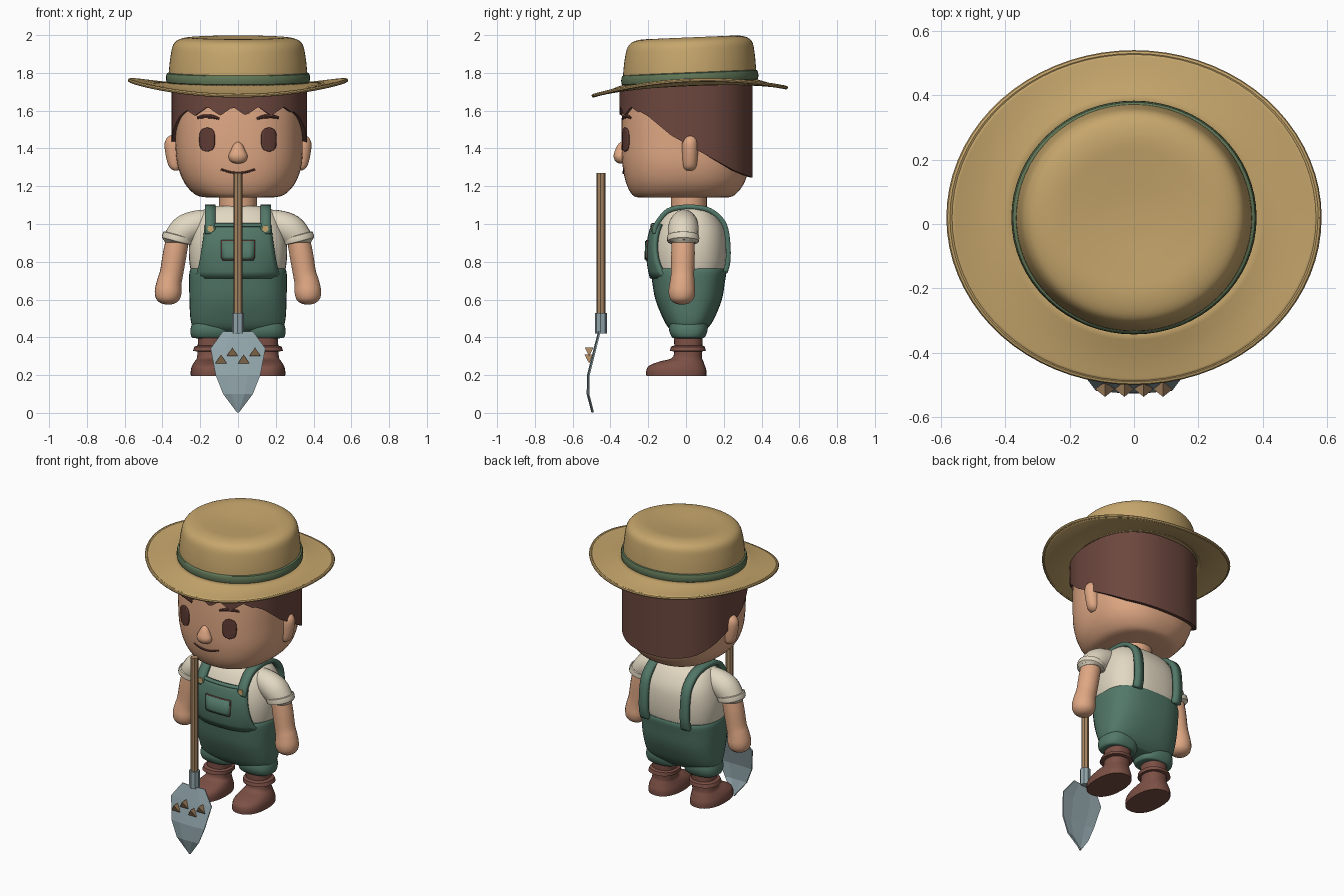
import bpy, math
from mathutils import Vector
from mathutils.bvhtree import BVHTree

if "Cube" in bpy.data.objects:
    bpy.data.objects.remove(bpy.data.objects["Cube"])


def material(name, r, g, b):
    m = bpy.data.materials.new(name)
    lin = [((c / 255 + 0.055) / 1.055) ** 2.4 for c in (r, g, b)]
    m.diffuse_color = (*lin, 1)
    m.use_nodes = True
    m.node_tree.nodes["Principled BSDF"].inputs["Base Color"].default_value = m.diffuse_color
    return m


STRAW = material("straw", 198, 166, 108)
BAND = material("hat_band_green", 96, 118, 86)
GREEN = material("overall_green", 82, 120, 104)
SKIN = material("skin", 224, 168, 132)
HAIR = material("hair_brown", 108, 71, 62)
DARK = material("dark_brown", 96, 60, 53)
BOOT = material("boot_brown", 124, 80, 69)
CREAM = material("cream", 226, 216, 194)
WOOD = material("wood", 168, 134, 98)
METAL = material("blue_grey_metal", 146, 166, 172)


def build(name, verts, faces, mat, smooth=40, thick=0, offset=0):
    me = bpy.data.meshes.new(name)
    me.from_pydata([tuple(v) for v in verts], [], faces)
    me.materials.append(mat)
    ob = bpy.data.objects.new(name, me)
    bpy.context.collection.objects.link(ob)
    bpy.ops.object.select_all(action='DESELECT')
    bpy.context.view_layer.objects.active = ob
    ob.select_set(True)
    bpy.ops.object.mode_set(mode='EDIT')
    bpy.ops.mesh.select_all(action='SELECT')
    bpy.ops.mesh.normals_make_consistent(inside=False)
    bpy.ops.object.mode_set(mode='OBJECT')
    if smooth:
        bpy.ops.object.shade_smooth_by_angle(angle=math.radians(smooth))
    if thick:
        mod = ob.modifiers.new("thickness", 'SOLIDIFY')
        mod.thickness, mod.offset = thick, offset
    return ob


def grid(name, rows, mat, closed=True, cap=True, **kw):
    """Skin equal-length rows of points."""
    n, verts = len(rows[0]), [p for r in rows for p in r]
    faces = [(i * n + j, i * n + (j + 1) % n, (i + 1) * n + (j + 1) % n, (i + 1) * n + j)
             for i in range(len(rows) - 1) for j in range(n if closed else n - 1)]
    if closed and cap:
        faces += [tuple(range(n)), tuple(range(len(verts) - n, len(verts)))]
    return build(name, verts, faces, mat, **kw)


def spline(keys, steps):
    """Catmull-Rom interpolation of tuples."""
    out = []
    for i in range(len(keys) - 1):
        a, b, c, d = (keys[max(0, min(len(keys) - 1, i + k))] for k in (-1, 0, 1, 2))
        for s in range(steps):
            t = s / steps
            out.append(tuple(0.5 * (2 * q + (r - p) * t + (2 * p - 5 * q + 4 * r - w) * t * t
                                    + (3 * q - p - 3 * r + w) * t ** 3)
                             for p, q, r, w in zip(a, b, c, d)))
    return out + [keys[-1]]


def oval(a, p):
    c, s = math.cos(a), math.sin(a)
    return math.copysign(abs(c) ** (2 / p), c), math.copysign(abs(s) ** (2 / p), s)


def loft(name, keys, mat, p=2, n=40, steps=4, tilt=0, **kw):
    """Stack ovals given as (z, centre x, radius x, front y, back y)."""
    rows = []
    for z, cx, rx, y0, y1 in spline(keys, steps):
        ring = [oval(2 * math.pi * j / n, p) for j in range(n)]
        row = [(cx + rx * u, (y0 + y1) / 2 + (y1 - y0) / 2 * v) for u, v in ring]
        rows.append([(x, y, z + y * tilt) for x, y in row])
    return grid(name, rows, mat, **kw)


def tube(name, keys, mat, n=20, steps=4, **kw):
    """Round tube through (x, y, z, radius) keys."""
    pts, rows, side = spline(keys, steps), [], Vector((.1, 1, .2))
    for i, (x, y, z, r) in enumerate(pts):
        d = (Vector(pts[min(i + 1, len(pts) - 1)][:3]) - Vector(pts[max(i - 1, 0)][:3])).normalized()
        side = (side - d * side.dot(d)).normalized()
        up = d.cross(side)
        rows.append([Vector((x, y, z)) + r * (side * math.cos(t) + up * math.sin(t))
                     for t in (2 * math.pi * j / n for j in range(n))])
    return grid(name, rows, mat, **kw)


def front_finder(ob):
    bpy.context.view_layer.update()
    tree = BVHTree.FromObject(ob, bpy.context.evaluated_depsgraph_get())

    def find(x, z):
        hit = tree.ray_cast(Vector((x, -2, z)), Vector((0, 1, 0)))[0]
        return hit.y if hit else -0.1
    return find


def plate(name, spans, find, lift, thick, mat, cols=10):
    """Plate following a surface; spans are (z, left x, right x)."""
    rows = [[(x, find(x, z) - lift, z) for x in (a + (b - a) * j / cols for j in range(cols + 1))]
            for z, a, b in spans]
    return grid(name, rows, mat, closed=False, thick=thick)


def lerp(x, table):
    for (x0, y0), (x1, y1) in zip(table, table[1:]):
        if x <= x1:
            return y0 + (y1 - y0) * max(0, (x - x0) / (x1 - x0))
    return table[-1][1]


# Head, neck and ears
head = loft("head", [(1.14, .01, .17, -.25, .22), (1.155, .01, .235, -.285, .26),
                     (1.22, .01, .295, -.318, .31), (1.32, .008, .33, -.337, .335),
                     (1.45, .005, .338, -.342, .338), (1.6, .005, .338, -.338, .338),
                     (1.72, .005, .33, -.325, .33)], SKIN, p=2.4, n=56)
face = front_finder(head)
loft("neck", [(1.04, 0, .1, -.08, .11), (1.16, 0, .1, -.08, .11)], SKIN)
for s in (-1, 1):
    loft("ear", [(1.283, s * .328, .012, .0, .035), (1.305, s * .334, .032, -.014, .055),
                 (1.37, s * .338, .046, -.02, .063), (1.43, s * .342, .046, -.02, .063),
                 (1.462, s * .34, .03, -.008, .052), (1.474, s * .335, .008, .01, .035)], SKIN, n=20)

# Face details
nose_y = face(0, 1.38)
loft("nose", [(1.32, 0, .012, nose_y - .012, nose_y + .02), (1.332, 0, .04, nose_y - .033, nose_y + .03),
              (1.36, 0, .05, nose_y - .043, nose_y + .03), (1.395, 0, .036, nose_y - .033, nose_y + .03),
              (1.42, 0, .024, nose_y - .02, nose_y + .03), (1.434, 0, .008, nose_y - .004, nose_y + .02)],
     SKIN, n=20)
for s in (-1, 1):
    spans = []
    for k in range(17):
        t = -1 + k / 8
        w = .039 * (1 - abs(t) ** 3.2) ** .5 + .001
        spans.append((1.447 + .064 * t, s * .163 - w, s * .163 + w))
    plate("eye", spans, face, .005, .009, DARK, 6)
    brow = [(s * x, face(s * x, z) - .002, z, r)
            for x, z, r in ((.1, 1.557, .006), (.135, 1.568, .01), (.18, 1.57, .01), (.215, 1.562, .006))]
    tube("eyebrow", brow, DARK, n=8)
smile = [(.09 * t, face(.09 * t, 1.27) - .002, 1.27 + .02 * t * t, .006) for t in (-1, -.5, 0, .5, 1)]
tube("mouth", smile, DARK, n=8)

# Hair: shell with a zigzag fringe and a rim sloping down to the nape
SLOPE = [(-.27, 1.61), (-.2, 1.57), (-.08, 1.47), (.07, 1.385), (.26, 1.28), (.352, 1.245)]
columns = []
for j in range(144):
    u, v = oval(2 * math.pi * j / 144, 2.38)
    x, y = .007 + .358 * u, .352 * v
    low = lerp(y, SLOPE)
    if y < -.25:
        low = 1.573 + .047 * abs(2 * ((x / .135 + .2) % 1) - 1)
    columns.append((x, y, low, 1.73 + .04 * y))
rows = [[(x, y, top + (low - top) * k / 5) for x, y, low, top in columns] for k in range(6)]
rows.append([(x * .93, y * .93, low + .004) for x, y, low, top in columns])
rows.insert(0, [(x * .5, y * .5, top + .01) for x, y, low, top in columns])
grid("hair", rows, HAIR, cap=False)

# Straw hat: saddle shaped brim, dented crown and band, tipped forward
TILT = .042
rows = []
for t in (0, .2, .4, .6, .8, .93, 1):
    row = []
    for j in range(72):
        a = 2 * math.pi * j / 72
        edge = 1.70 + .06 * math.cos(a) ** 2
        z = 1.745 - .012 * math.sin(math.pi * t) + (edge - 1.745) * t ** 1.6
        y = .02 + (.345 + .165 * t) * math.sin(a)
        row.append(((.36 + .213 * t) * math.cos(a), y, z + y * TILT))
    rows.append(row)
grid("hat_brim", rows, STRAW, cap=False, thick=.016)
tube("hat_brim_rim", [(*p, .01) for p in rows[-1] + rows[-1][:1]], STRAW, n=8, steps=1)
loft("hat_crown", [(1.735, 0, .368, -.335, .375), (1.82, 0, .365, -.332, .37), (1.9, 0, .355, -.322, .362),
                   (1.95, 0, .342, -.308, .35), (1.976, 0, .312, -.28, .32), (1.987, 0, .255, -.225, .265),
                   (1.982, 0, .18, -.15, .19), (1.974, 0, .08, -.05, .09), (1.972, 0, .005, .015, .025)],
     STRAW, n=64, tilt=TILT)
loft("hat_band", [(1.748, 0, .366, -.328, .368), (1.752, 0, .378, -.34, .38), (1.775, 0, .381, -.343, .383),
                  (1.797, 0, .376, -.338, .378), (1.802, 0, .36, -.325, .365)], BAND, n=64, steps=2, tilt=TILT)

# Shirt, sleeves, arms
torso = loft("shirt", [(.70, 0, .235, -.16, .19), (.78, 0, .255, -.178, .21), (.88, 0, .26, -.182, .216),
                       (.97, 0, .245, -.165, .205), (1.04, 0, .215, -.13, .17), (1.08, 0, .175, -.095, .135),
                       (1.096, 0, .12, -.07, .1)], CREAM, p=2.5)
for s in (-1, 1):
    tube("sleeve", [(s * .14, -.01, 1.025, .055), (s * .21, -.012, 1.0, .075), (s * .275, -.015, .97, .082),
                    (s * .315, -.015, .925, .077), (s * .322, -.015, .905, .074)], CREAM)
    tube("sleeve_cuff", [(s * .313, -.015, .942, .07), (s * .314, -.015, .938, .084),
                         (s * .322, -.015, .908, .084), (s * .323, -.015, .903, .064)], CREAM, steps=2)
    tube("arm", [(s * .318, -.015, .93, .06), (s * .335, -.016, .84, .063), (s * .352, -.018, .74, .062),
                 (s * .364, -.02, .69, .066), (s * .37, -.022, .64, .071), (s * .37, -.022, .602, .062),
                 (s * .37, -.022, .58, .037), (s * .37, -.022, .573, .006)], SKIN)

# Trousers
loft("trousers", [(.425, 0, .19, -.06, .09), (.45, 0, .235, -.092, .117), (.5, 0, .252, -.122, .15),
                  (.6, 0, .257, -.162, .19), (.7, 0, .259, -.18, .207), (.745, 0, .257, -.185, .214),
                  (.765, 0, .25, -.18, .21)], GREEN, p=2.7)
for s in (-1, 1):
    loft("trouser_leg", [(.395, s * .135, .085, -.055, .085), (.402, s * .136, .11, -.075, .1),
                         (.45, s * .136, .114, -.09, .115), (.54, s * .13, .09, -.07, .1)], GREEN, p=2.5)

# Bib with pocket, straps and buttons
body = front_finder(torso)
bib_spans = [(.715 + .285 * t, -.225 + .055 * t ** .6, .225 - .055 * t ** .6) for t in (k / 8 for k in range(9))]
plate("bib", bib_spans, body, .017, .022, GREEN, 16)
plate("bib_hem", [(.985, -.172, .172), (1.0, -.17, .17)], body, .028, .008, GREEN, 16)
for nm, w, z0, z1, lift, m in (("pocket_edge", .09, .808, .914, .028, DARK), ("pocket", .085, .813, .909, .033, GREEN)):
    plate(nm, [(z0, -w * .9, w * .9), (z0 + .015, -w, w), (z1, -w, w)], body, lift, .009, m, 6)
STRAP = [(-.165, .95), (-.165, .98), (-.135, 1.03), (-.095, 1.07), (-.03, 1.088), (.06, 1.088), (.13, 1.07),
         (.185, 1.025), (.212, .97), (.223, .88), (.222, .8), (.208, .745)]
for s in (-1, 1):
    rows = [[(s * .148 + dx, y, z) for dx in (-.028, .028)] for y, z in spline(STRAP, 3)]
    grid("strap", rows, GREEN, closed=False, thick=.026)
    y = body(s * .145, .975) - .035
    tube("button", [(s * .145, y + .03, .975, .017), (s * .145, y - .006, .975, .017)], STRAW, n=12, steps=1)

# Boots
for s in (-1, 1):
    loft("boot", [(.195, s * .15, .1, -.21, .108), (.225, s * .15, .1, -.21, .108), (.25, s * .149, .094, -.195, .1),
                  (.272, s * .147, .083, -.14, .092), (.29, s * .145, .073, -.075, .085),
                  (.33, s * .142, .072, -.062, .085), (.42, s * .138, .074, -.065, .09)], BOOT, p=2.3, n=28, steps=3)
    loft("boot_cuff", [(.325, s * .145, .07, -.06, .08), (.328, s * .147, .092, -.085, .105),
                       (.35, s * .143, .088, -.08, .1), (.358, s * .142, .07, -.06, .085)],
         BOOT, p=2.3, n=28, steps=1)

# Spade: handle, socket, folded blade
tube("spade_handle", [(0, -.45, .48, .023), (0, -.45, 1.27, .023)], WOOD, n=8, steps=1, smooth=0)
tube("spade_socket", [(0, -.45, .42, .032), (0, -.45, .53, .032)], METAL, n=8, steps=1, smooth=0)
BLADE = [(.43, .08, -.462), (.34, .145, -.485), (.2, .118, -.52), (.1, .078, -.522), (.003, .004, -.497)]
rows = [[(-w, y + .006, z), (-w * .45, y, z), (w * .45, y, z), (w, y + .006, z)] for z, w, y in BLADE]
grid("spade_blade", rows, METAL, closed=False, thick=.008, smooth=0)

# Small wedge-shaped clods on the blade
for x, z in ((-.09, .262), (-.03, .3), (.03, .262), (.09, .3)):
    y = -.513
    build("clod", [(x - .03, y, z), (x + .03, y, z), (x, y - .024, z + .047), (x, y + .024, z + .047)],
          [(0, 1, 2), (0, 1, 3), (0, 2, 3), (1, 2, 3)], WOOD, smooth=0)
